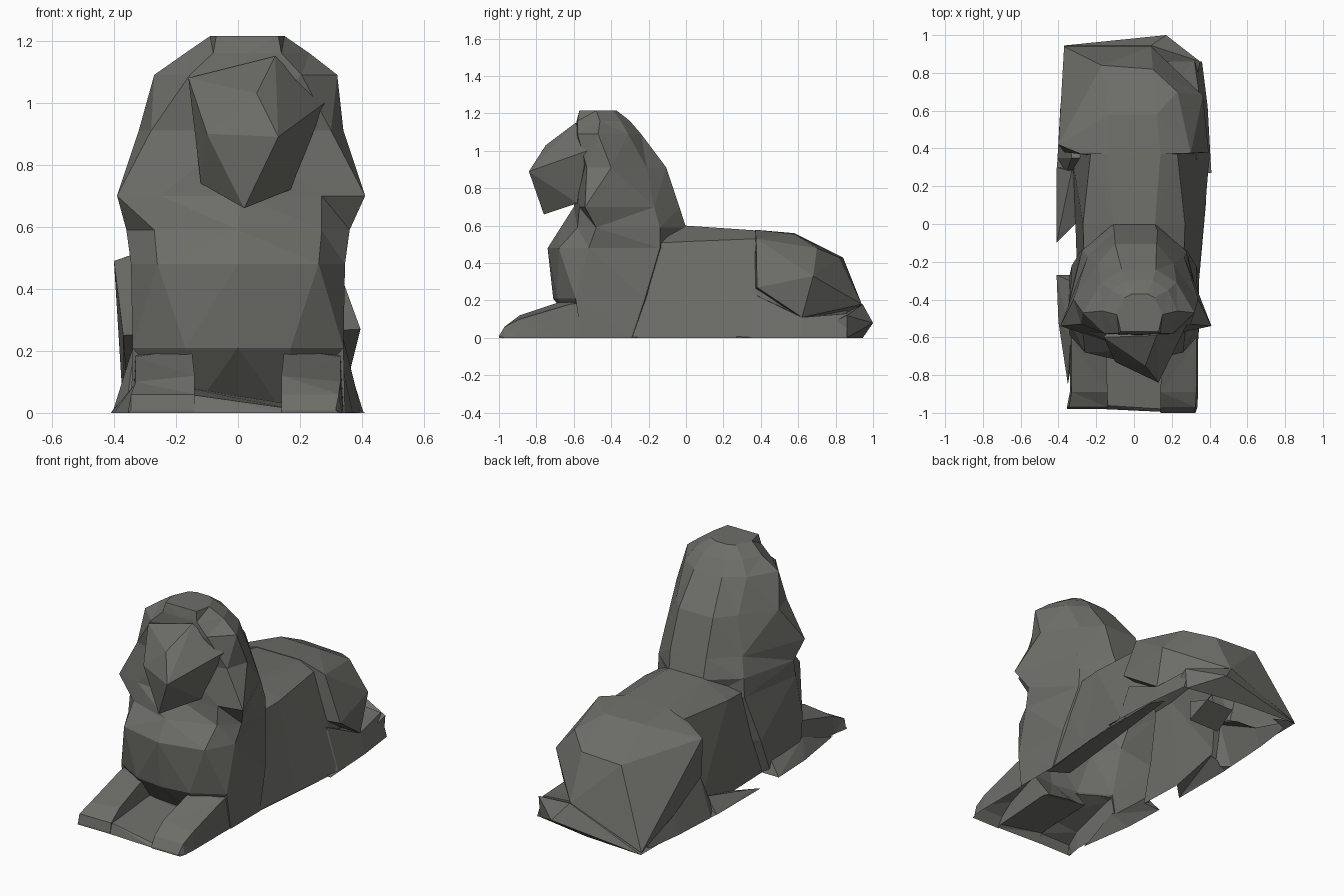
import bpy, bmesh

if "Cube" in bpy.data.objects:
    bpy.data.objects.remove(bpy.data.objects["Cube"])

stone = bpy.data.materials.new("dark_stone")
stone.diffuse_color = (0.155, 0.155, 0.14, 1)
stone.use_nodes = True
stone.node_tree.nodes["Principled BSDF"].inputs["Base Color"].default_value = stone.diffuse_color
parts = []


def finish(name, bm):
    bmesh.ops.triangulate(bm, faces=bm.faces)
    bmesh.ops.recalc_face_normals(bm, faces=bm.faces)
    me = bpy.data.meshes.new(name)
    bm.to_mesh(me)
    bm.free()
    me.materials.append(stone)
    ob = bpy.data.objects.new(name, me)
    bpy.context.collection.objects.link(ob)
    parts.append(ob)
    return ob


def loft(name, rings):
    """Skin closed rings of equal point count and cap both ends."""
    bm = bmesh.new()
    vs = [[bm.verts.new(p) for p in r] for r in rings]
    n = len(vs[0])
    for a, b in zip(vs, vs[1:]):
        for i in range(n):
            j = (i + 1) % n
            bm.faces.new((a[i], a[j], b[j], b[i]))
    bm.faces.new(vs[0])
    bm.faces.new(vs[-1][::-1])
    return finish(name, bm)


def hull(name, pts):
    bm = bmesh.new()
    for p in pts:
        bm.verts.new(p)
    bmesh.ops.convex_hull(bm, input=bm.verts[:])
    loose = [v for v in bm.verts if not v.link_faces]
    bmesh.ops.delete(bm, geom=loose, context='VERTS')
    return finish(name, bm)


# body: y, top half width, top z, shoulder (x, z), right foot x, left foot x
body = [(-.30, .10, .58, .26, .50, .34, .30), (0.0, .11, .60, .27, .515, .37, .31),
        (.37, .14, .575, .23, .53, .40, .33), (.60, .10, .50, .20, .45, .28, .28)]
loft("body", [[(a, y, za), (b, y, zb), (r, y, 0), (-l, y, 0), (-b, y, zb), (-a, y, za)]
              for y, a, za, b, zb, r, l in body])

# chest and mane: horizontal rings (z, x shift, half outline front to back)
mane = [
    (0, 0, [(0, -.52), (.15, -.54), (.345, -.56), (.345, -.29), (.10, -.20)]),
    (.21, 0, [(0, -.71), (.17, -.69), (.34, -.59), (.33, -.22), (.10, -.12)]),
    (.48, 0, [(0, -.74), (.26, -.68), (.345, -.52), (.28, -.14), (.11, -.04)]),
    (.59, 0, [(0, -.67), (.27, -.58), (.36, -.48), (.275, -.14), (.11, 0.0)]),
    (.70, .01, [(0, -.60), (.26, -.57), (.40, -.54), (.255, -.17), (.115, -.035)]),
    (.91, .01, [(0, -.59), (.29, -.53), (.33, -.40), (.20, -.21), (.11, -.105)]),
    (1.09, .025, [(0, -.59), (.18, -.58), (.295, -.47), (.20, -.31), (.09, -.24)]),
    (1.16, .03, [(0, -.585), (.11, -.58), (.20, -.46), (.15, -.35), (.07, -.30)]),
    (1.215, .03, [(0, -.57), (.10, -.57), (.12, -.48), (.08, -.39), (.04, -.37)]),
]
loft("chest_and_mane", [[(x + s, y, z) for x, y in h] +
                        [(s - x, y, z) for x, y in h[:0:-1]] for z, s, h in mane])

# head: muzzle and brow, turned slightly to one side
hull("head", [(-.16, -.60, 1.08), (.12, -.59, 1.15), (.28, -.53, 1.0), (.06, -.75, 1.03),
              (-.10, -.73, .90), (.13, -.84, .89), (.02, -.76, .66), (-.12, -.59, .74),
              (.17, -.58, .72), (0, -.40, 1.05), (0, -.45, .80)])

for side, s in (("right", 1), ("left", -1)):
    # foreleg sections along y: y, inner x, outer x, inner top, outer top
    legs = [(-.45, .14, .342, .20, .20), (-.62, .15, .34, .21, .18),
            (-.89, .14, .34, .12, .10), (-.97, .14, .335 if s > 0 else .355, .06, .06),
            (-1.0 if s > 0 else -.98, .14, .325 if s > 0 else .355, .01, .01)]
    loft(side + "_foreleg", [[(s * a, y, 0), (s * b, y, 0), (s * (b - .01), y, zb), (s * a, y, za)]
                             for y, a, b, za, zb in legs])

    # hind foot: wedge on the ground under the haunch
    foot = [
        (.27, [(.10, 0), (.41, 0), (.36, .02), (.10, .03)]),
        (.35, [(.10, 0), (.405, 0), (.33, .24), (.10, .25)]),
        (.62, [(.10, 0), (.39, 0), (.355, .11), (.10, .12)]),
        (.86, [(.08, 0), (.36, 0), (.32, .13), (.08, .15)]),
    ]
    loft(side + "_hind_foot", [[(s * x, y, z) for x, z in r] for y, r in foot])

# hindquarters: one block of big flat facets over the feet
hull("hindquarters", [(-.14, .37, .578), (.14, .37, .578), (-.13, .58, .56), (.12, .58, .555),
                      (.30, .375, .53), (.395, .38, .27), (.20, .36, .26), (.355, .62, .11),
                      (.365, .68, .33), (.23, .70, .48), (-.17, .84, .43), (.10, .82, .43),
                      (.09, .94, .18), (-.28, .37, .53), (-.40, .42, .49), (-.37, .38, .25),
                      (-.20, .36, .26), (-.36, .62, .11), (-.37, .94, .01)])

# floor between the forelegs
hull("paw_floor", [(-.16, -.98, 0), (.16, -.995, 0), (.16, -.5, 0), (-.16, -.5, 0),
                   (-.16, -.96, .06), (.16, -.98, .015), (.16, -.60, .03), (-.16, -.60, .08)])

# ground flares on the left side
hull("left_paw_flare", [(-.41, -.10, 0), (-.41, .30, 0), (-.31, 0, 0), (-.2, .3, 0),
                        (-.40, -.05, .015), (-.33, .28, .08)])
hull("left_foreleg_flare", [(-.41, -.27, 0), (-.40, -.52, 0), (-.35, -.85, 0), (-.25, -.27, 0),
                            (-.34, -.30, .07), (-.335, -.60, .09)])

# rump base with the tail tip
hull("rump_and_tail", [(-.37, .945, 0), (-.37, .60, 0), (.34, .86, 0), (.35, .86, .12),
                       (.17, 1.0, .08), (0, .92, 0), (.09, .945, .18), (.30, .60, 0)])

# fuse the parts into one shell
lion = parts[0]
for p in parts[1:]:
    m = lion.modifiers.new(p.name, 'BOOLEAN')
    m.operation, m.solver, m.object = 'UNION', 'EXACT', p
deps = bpy.context.evaluated_depsgraph_get()
bm = bmesh.new()
bm.from_mesh(bpy.data.meshes.new_from_object(lion.evaluated_get(deps)))

# open the underside, as a hollow casting
bm.normal_update()
under = [f for f in bm.faces if f.normal.z < -.8 and f.calc_center_median().z < .02]
bmesh.ops.delete(bm, geom=under, context='FACES')

# turned-in lip under the right flank
lip = [(bm.verts.new((o, y, .002)), bm.verts.new((i, y, .055)))
       for y, o, i in ((-.35, .34, .17), (.1, .38, .22), (.6, .385, .28))]
for (a, b), (c, d) in zip(lip, lip[1:]):
    bm.faces.new((a, b, d, c))

for p in parts:
    bpy.data.objects.remove(p)
mesh = bpy.data.meshes.new("lion_statue")
bm.to_mesh(mesh)
bm.free()
mesh.materials.clear()
mesh.materials.append(stone)
mesh.polygons.foreach_set("material_index", [0] * len(mesh.polygons))
bpy.context.collection.objects.link(bpy.data.objects.new("lion_statue", mesh))
